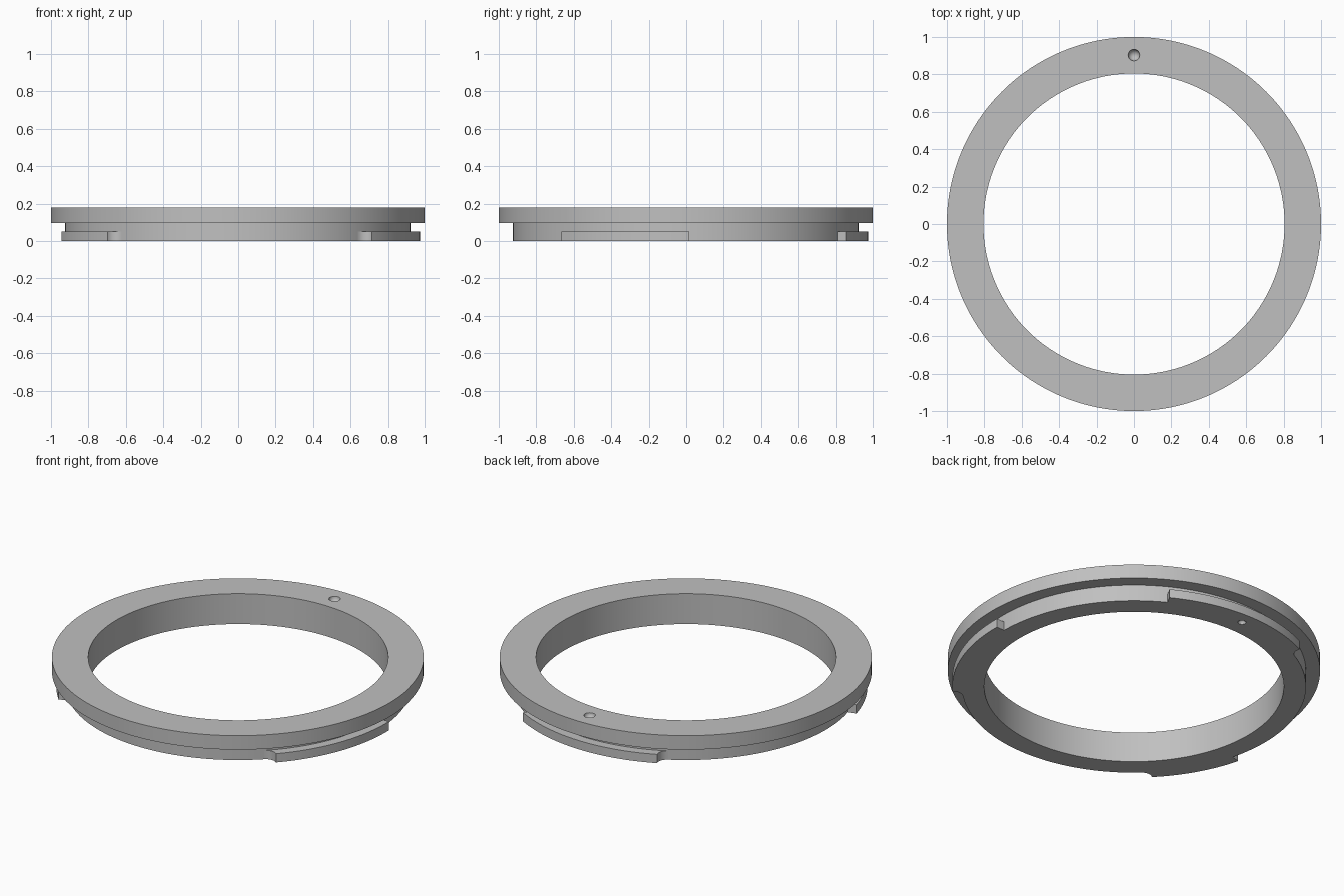
import bpy, bmesh
from math import sin, cos, pi, radians, degrees

old = bpy.data.objects.get("Cube")
if old:
    bpy.data.objects.remove(old, do_unlink=True)

SEGMENTS = 192
BODY_R, LUG_R, FLANGE_R, BORE_R = 0.924, 0.976, 1.0, 0.805
LUG_TOP, FLANGE_BOTTOM, TOP = 0.052, 0.097, 0.18

grey = bpy.data.materials.new("light grey")
grey.use_nodes = True
colour = (0.527, 0.527, 0.527, 1)
grey.diffuse_color = colour
grey.node_tree.nodes["Principled BSDF"].inputs["Base Color"].default_value = colour


def make_object(name, bm):
    bmesh.ops.recalc_face_normals(bm, faces=bm.faces)
    mesh = bpy.data.meshes.new(name)
    bm.to_mesh(mesh)
    bm.free()
    obj = bpy.data.objects.new(name, mesh)
    bpy.context.collection.objects.link(obj)
    mesh.materials.append(grey)
    return obj


def smooth(obj):
    bpy.ops.object.select_all(action='DESELECT')
    obj.select_set(True)
    bpy.context.view_layer.objects.active = obj
    bpy.ops.object.shade_smooth_by_angle(angle=radians(30))


def revolve(name, profile, segments, centre=(0, 0), closed=True):
    """Turn a (radius, height) profile about a vertical axis."""
    bm = bmesh.new()
    verts = [bm.verts.new((r, 0, z)) for r, z in profile]
    edges = [bm.edges.new(pair) for pair in zip(verts, verts[1:])]
    if closed:
        edges.append(bm.edges.new((verts[-1], verts[0])))
    bmesh.ops.spin(bm, geom=verts + edges, cent=(0, 0, 0), axis=(0, 0, 1),
                   angle=2 * pi, steps=segments)
    bmesh.ops.remove_doubles(bm, verts=bm.verts, dist=1e-5)
    bmesh.ops.translate(bm, verts=bm.verts, vec=(*centre, 0))
    return make_object(name, bm)


def lug(name, flat_end, fillet_end):
    """Bayonet lug: square at one end, hollow fillet into the body at the other."""
    steps, fillet = 28, LUG_R - BODY_R
    stations = [(flat_end + (fillet_end - flat_end) * i / steps, LUG_R)
                for i in range(steps + 1)]
    way = 1 if fillet_end > flat_end else -1
    for i in range(1, 9):
        a = i / 8 * pi / 2
        run = fillet * (1 - cos(a))
        stations.append((fillet_end + way * degrees(run / BODY_R),
                         LUG_R - fillet * sin(a)))
    bm = bmesh.new()
    rings = []
    for angle, outer in stations:
        c, s = cos(radians(angle)), sin(radians(angle))
        inner = BODY_R - 0.002
        corners = ((inner, 0), (outer, 0), (outer, LUG_TOP), (inner, LUG_TOP))
        rings.append([bm.verts.new((r * c, r * s, z)) for r, z in corners])
    for one, two in zip(rings, rings[1:]):
        for k in range(4):
            j = (k + 1) % 4
            bm.faces.new((one[k], one[j], two[j], two[k]))
    bm.faces.new(rings[0])
    bm.faces.new(rings[-1])
    smooth(make_object(name, bm))


# Main ring with overhanging flange
ring = revolve("flanged_ring", [(BORE_R, 0), (BODY_R, 0), (BODY_R, FLANGE_BOTTOM),
                                (FLANGE_R, FLANGE_BOTTOM), (FLANGE_R, TOP),
                                (BORE_R, TOP)], SEGMENTS)

# Round index dimple on top, smaller one underneath
for name, radius, height in (("top_dimple_cutter", 0.031, TOP),
                             ("bottom_dimple_cutter", 0.022, 0)):
    arc = [(radius * sin(pi * i / 12), height + radius * cos(pi * i / 12))
           for i in range(13)]
    cutter = revolve(name, arc, 24, centre=(0, 0.903), closed=False)
    cutter.hide_render = True
    cut = ring.modifiers.new(name, 'BOOLEAN')
    cut.operation = 'DIFFERENCE'
    cut.solver = 'EXACT'
    cut.object = cutter
    bpy.context.view_layer.objects.active = ring
    bpy.ops.object.modifier_apply(modifier=cut.name)
    bpy.data.objects.remove(cutter, do_unlink=True)
smooth(ring)

# Three bayonet lugs of unequal length
lug("left_lug", 1, -43)
lug("back_lug", 61.3, 115.8)
lug("right_lug", 195, 224.3)
